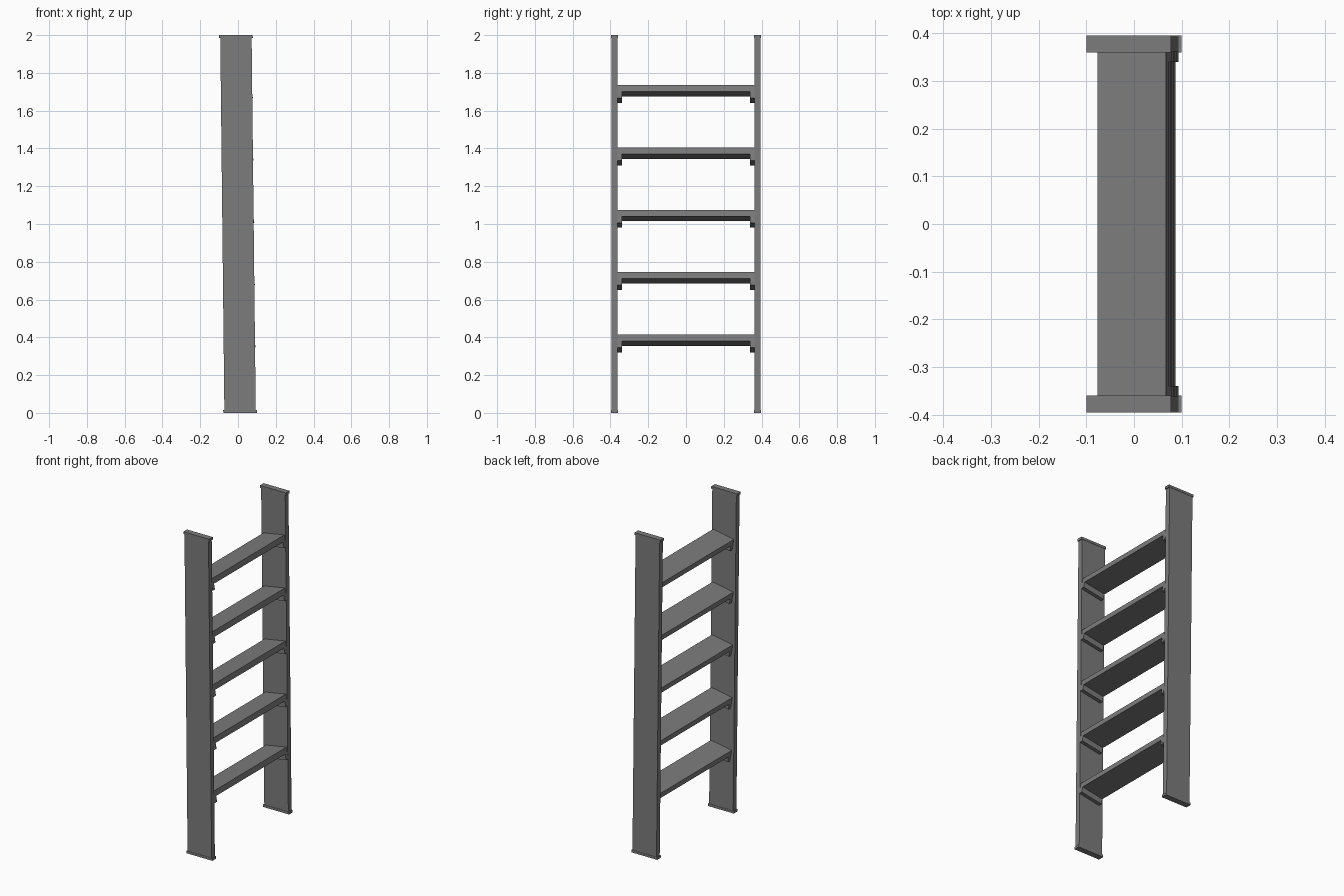
import bpy, bmesh, math
from mathutils import Vector

cube = bpy.data.objects.get("Cube")
if cube:
    bpy.data.objects.remove(cube, do_unlink=True)

grey = bpy.data.materials.new("grey")
grey.use_nodes = True
colour = (0.2, 0.2, 0.2, 1)
grey.diffuse_color = colour
grey.node_tree.nodes["Principled BSDF"].inputs["Base Color"].default_value = colour

LEAN = -0.011      # sideways shift per unit of height
TILT = math.radians(10)


def prism(name, profile, y0, y1):
    """Extrude an x-z outline from y0 to y1."""
    bm = bmesh.new()
    face = bm.faces.new([bm.verts.new((x, y0, z)) for x, z in profile])
    ext = bmesh.ops.extrude_face_region(bm, geom=[face])
    verts = [v for v in ext["geom"] if isinstance(v, bmesh.types.BMVert)]
    bmesh.ops.translate(bm, verts=verts, vec=(0, y1 - y0, 0))
    bmesh.ops.recalc_face_normals(bm, faces=bm.faces[:])
    mesh = bpy.data.meshes.new(name)
    bm.to_mesh(mesh)
    bm.free()
    mesh.materials.append(grey)
    obj = bpy.data.objects.new(name, mesh)
    bpy.context.collection.objects.link(obj)
    return obj


def leaning(half_width, z0, z1):
    """Outline of an upright board following the lean."""
    c0, c1 = (LEAN * (z - 1) for z in (z0, z1))
    return [(c0 - half_width, z0), (c0 + half_width, z0),
            (c1 + half_width, z1), (c1 - half_width, z1)]


def tilted(corner, length, drop0, drop1):
    """Outline of a tilted board, measured down from its top right corner."""
    along = Vector((-math.cos(TILT), -math.sin(TILT)))
    down = Vector((math.sin(TILT), -math.cos(TILT)))
    return [corner + along * a + down * d for a, d in
            ((0, drop0), (length, drop0), (length, drop1), (0, drop1))]


def both_sides(name, profile, inner, outer):
    prism("right_" + name, profile, -outer, -inner)
    prism("left_" + name, profile, inner, outer)


# Side rails with slightly wider end caps
both_sides("rail", leaning(0.083, 0.015, 1.985), 0.362, 0.394)
both_sides("foot_cap", leaning(0.089, 0, 0.015), 0.36, 0.396)
both_sides("top_cap", leaning(0.089, 1.985, 2), 0.36, 0.396)

# Tilted steps, each carried by a cleat on both rails
for i in range(5):
    z = 0.415 + 0.33 * i
    corner = Vector((0.075 + LEAN * (z - 1), z))
    prism(f"step_{i + 1}", tilted(corner, 0.146, 0, 0.035), -0.362, 0.362)
    both_sides(f"cleat_{i + 1}", tilted(corner, 0.146, 0.035, 0.07), 0.34, 0.362)
